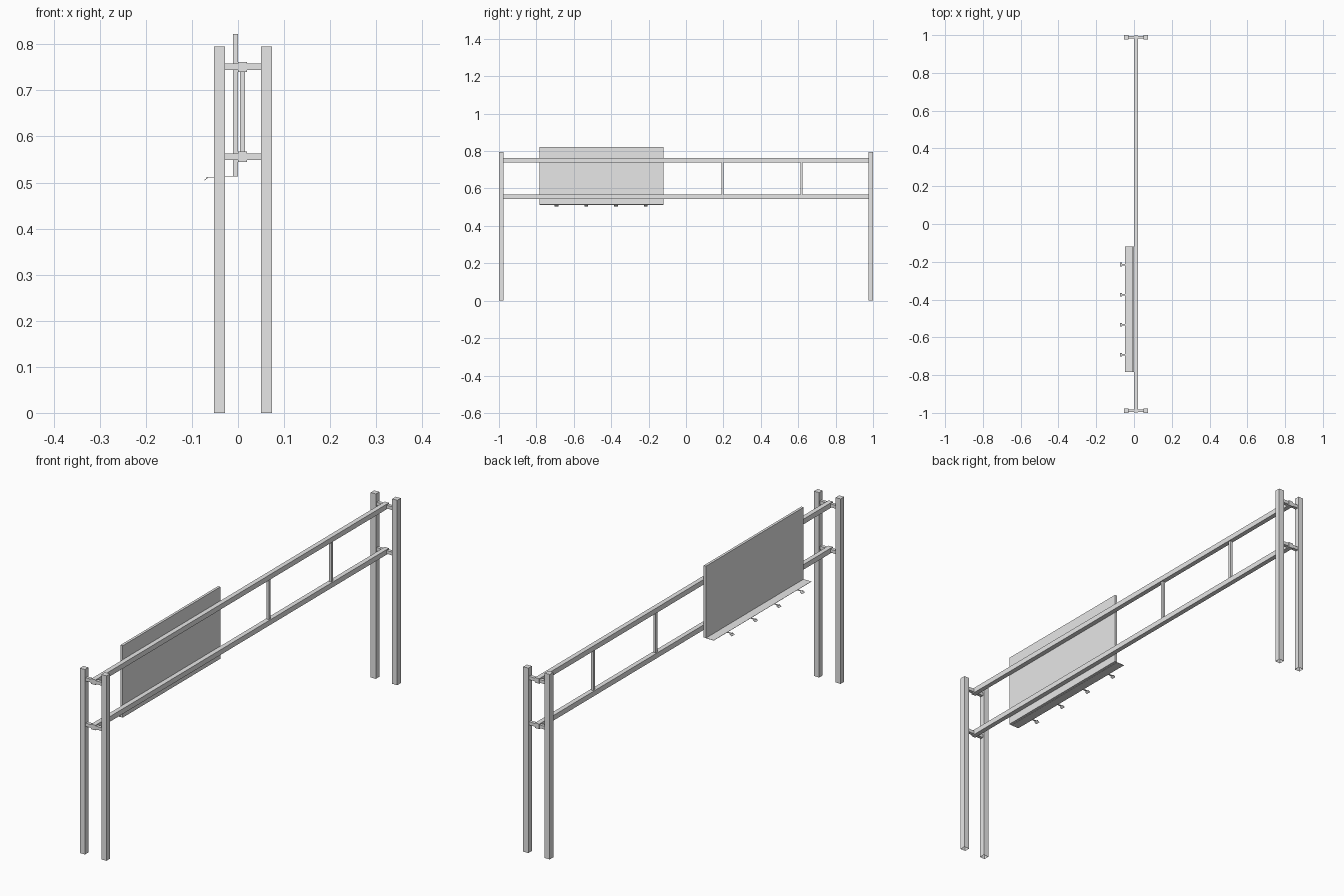
import bpy
import bmesh
from mathutils import Matrix, Vector

cube = bpy.data.objects.get("Cube")
if cube:
    bpy.data.objects.remove(cube, do_unlink=True)

steel = bpy.data.materials.new("light_grey_steel")
steel.use_nodes = True
GREY = (0.8, 0.8, 0.8, 1)
steel.diffuse_color = GREY
steel.node_tree.nodes["Principled BSDF"].inputs["Base Color"].default_value = GREY


def box(name, xs, ys, zs, open_bottom=False, tilt=0):
    """Box from (min, max) ranges, optionally bottomless or tilted about y."""
    lo, hi = Vector((xs[0], ys[0], zs[0])), Vector((xs[1], ys[1], zs[1]))
    bm = bmesh.new()
    bmesh.ops.create_cube(bm, size=1)
    bmesh.ops.scale(bm, vec=hi - lo, verts=bm.verts)
    bm.normal_update()
    if open_bottom:
        bottom = [f for f in bm.faces if f.normal.z < -0.9]
        bmesh.ops.delete(bm, geom=bottom, context="FACES_ONLY")
    bmesh.ops.transform(bm, matrix=Matrix.Rotation(tilt, 4, "Y"), verts=bm.verts)
    mesh = bpy.data.meshes.new(name)
    bm.to_mesh(mesh)
    bm.free()
    mesh.materials.append(steel)
    obj = bpy.data.objects.new(name, mesh)
    obj.location = (lo + hi) / 2
    bpy.context.collection.objects.link(obj)
    return obj


def around(centre, width):
    return centre - width / 2, centre + width / 2


MID = 0.011               # x of the gantry's centre plane
CHORDS = (0.556, 0.751)   # heights of the two long beams

# Paired hollow posts at each end, tied by cross bars
for end, side in (("front", -1), ("back", 1)):
    y = side * 0.988
    for label, offset in (("right", -0.051), ("left", 0.051)):
        box(f"{end}_{label}_post", around(MID + offset, 0.024),
            around(y, 0.024), (0, 0.795), open_bottom=True)
    for level, z in zip(("lower", "upper"), CHORDS):
        box(f"{end}_{level}_cross_bar", around(MID, 0.08),
            around(y, 0.014), around(z, 0.014))

# Long beams spanning between the posts
for level, z in zip(("lower", "upper"), CHORDS):
    box(f"{level}_beam", around(MID - 0.001, 0.02), (-0.997, 0.997), around(z, 0.022))

# Upright struts between the beams
for i, y in enumerate((0.194, 0.618)):
    box(f"strut_{i + 1}", around(MID - 0.001, 0.011), around(y, 0.011), CHORDS)

# Sign panel with a thin walkway below it
SIGN_Y = (-0.783, -0.12)
box("sign_panel", (-0.011, 0), SIGN_Y, (0.513, 0.822))
box("walkway", (-0.048, -0.011), SIGN_Y, (0.512, 0.513))

# Lamps on short arms along the walkway edge
for i in range(4):
    y = -0.692 + i * 0.159
    box(f"lamp_arm_{i + 1}", (-0.07, -0.046), around(y, 0.008), (0.511, 0.512))
    box(f"lamp_{i + 1}", around(-0.069, 0.012), around(y, 0.02),
        around(0.508, 0.001), tilt=-0.6)
